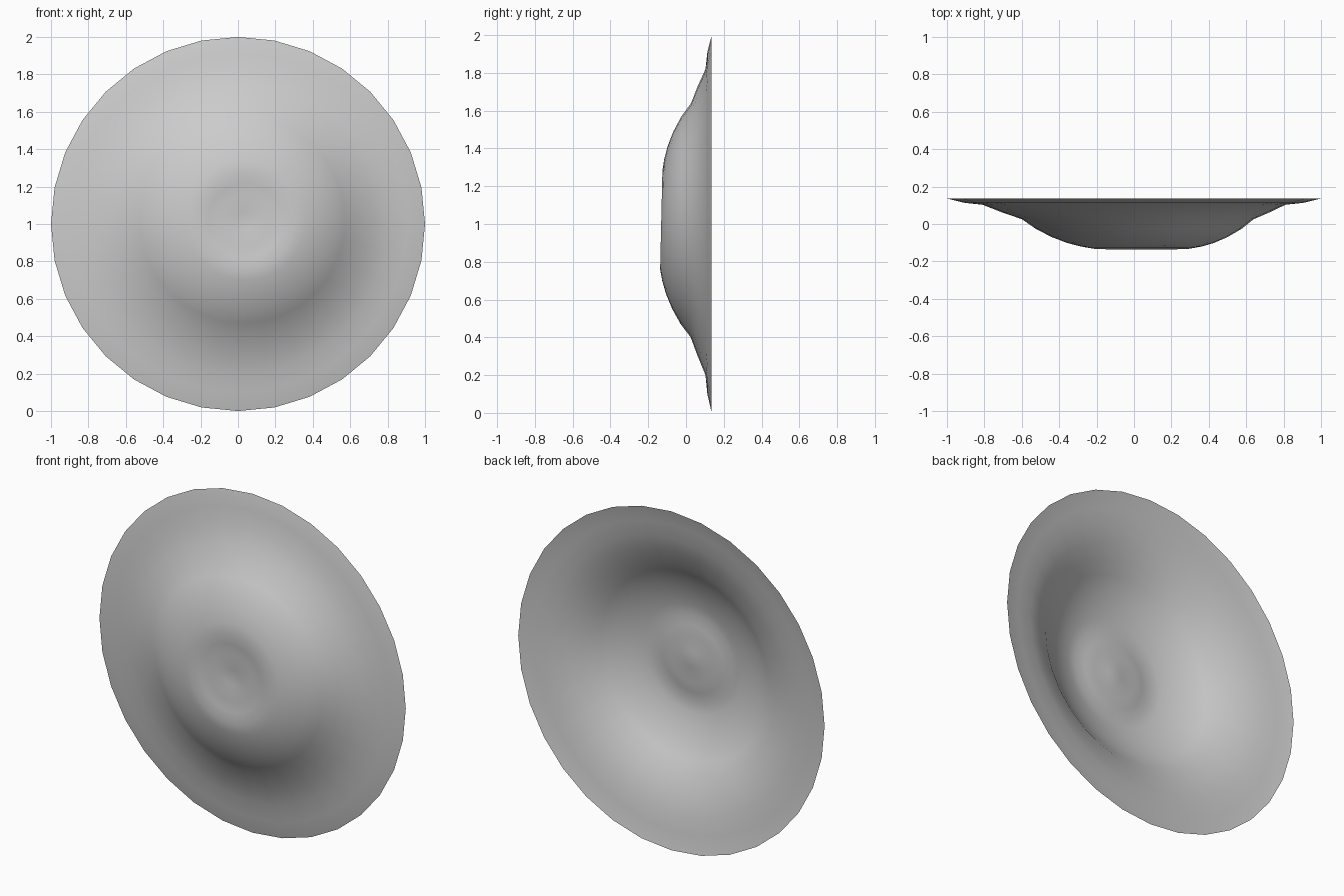
import bpy, bmesh, math

if "Cube" in bpy.data.objects:
    bpy.data.objects.remove(bpy.data.objects["Cube"])

SIDES = 32
# rings from rim to hub: radius, depth (y), centre shift x, centre shift z, tilt
RINGS = [
    (1.00, 0.136, 0.00, 0.00, 0.000),
    (0.905, 0.113, 0.00, 0.005, 0.000),
    (0.81, 0.103, 0.00, 0.01, 0.000),
    (0.71, 0.060, 0.01, 0.015, 0.000),
    (0.62, 0.026, 0.02, 0.02, 0.001),
    (0.55, -0.026, 0.025, 0.02, 0.002),
    (0.47, -0.070, 0.03, 0.02, 0.003),
    (0.39, -0.102, 0.035, 0.02, 0.004),
    (0.32, -0.121, 0.04, 0.02, 0.005),
    (0.26, -0.131, 0.04, 0.02, 0.006),
    (0.20, -0.122, 0.04, 0.02, 0.004),
    (0.14, -0.117, 0.04, 0.02, 0.003),
    (0.09, -0.116, 0.04, 0.02, 0.002),
    (0.045, -0.110, 0.04, 0.02, 0.001),
]

# one thin dish, its hub slightly off-centre and tilted
bm = bmesh.new()
loops = []
for r, y, cx, cz, tilt in RINGS:
    loop = []
    for i in range(SIDES):
        a = 2 * math.pi * i / SIDES
        loop.append(bm.verts.new((cx + r * math.cos(a),
                                  y + tilt * math.sin(a),
                                  1 + cz + r * math.sin(a))))
    loops.append(loop)
for outer, inner in zip(loops, loops[1:]):
    for i in range(SIDES):
        j = (i + 1) % SIDES
        bm.faces.new((outer[i], outer[j], inner[j], inner[i]))

# closed dimple in the middle
hub = bm.verts.new((0.04, -0.108, 1.02))
for i in range(SIDES):
    bm.faces.new((loops[-1][i], loops[-1][(i + 1) % SIDES], hub))

# front (-y) side faces outwards
bm.normal_update()
if sum(f.normal.y for f in bm.faces) > 0:
    bmesh.ops.reverse_faces(bm, faces=bm.faces[:])
for f in bm.faces:
    f.smooth = True

mesh = bpy.data.meshes.new("dish")
bm.to_mesh(mesh)
bm.free()
dish = bpy.data.objects.new("dish", mesh)
bpy.context.collection.objects.link(dish)
